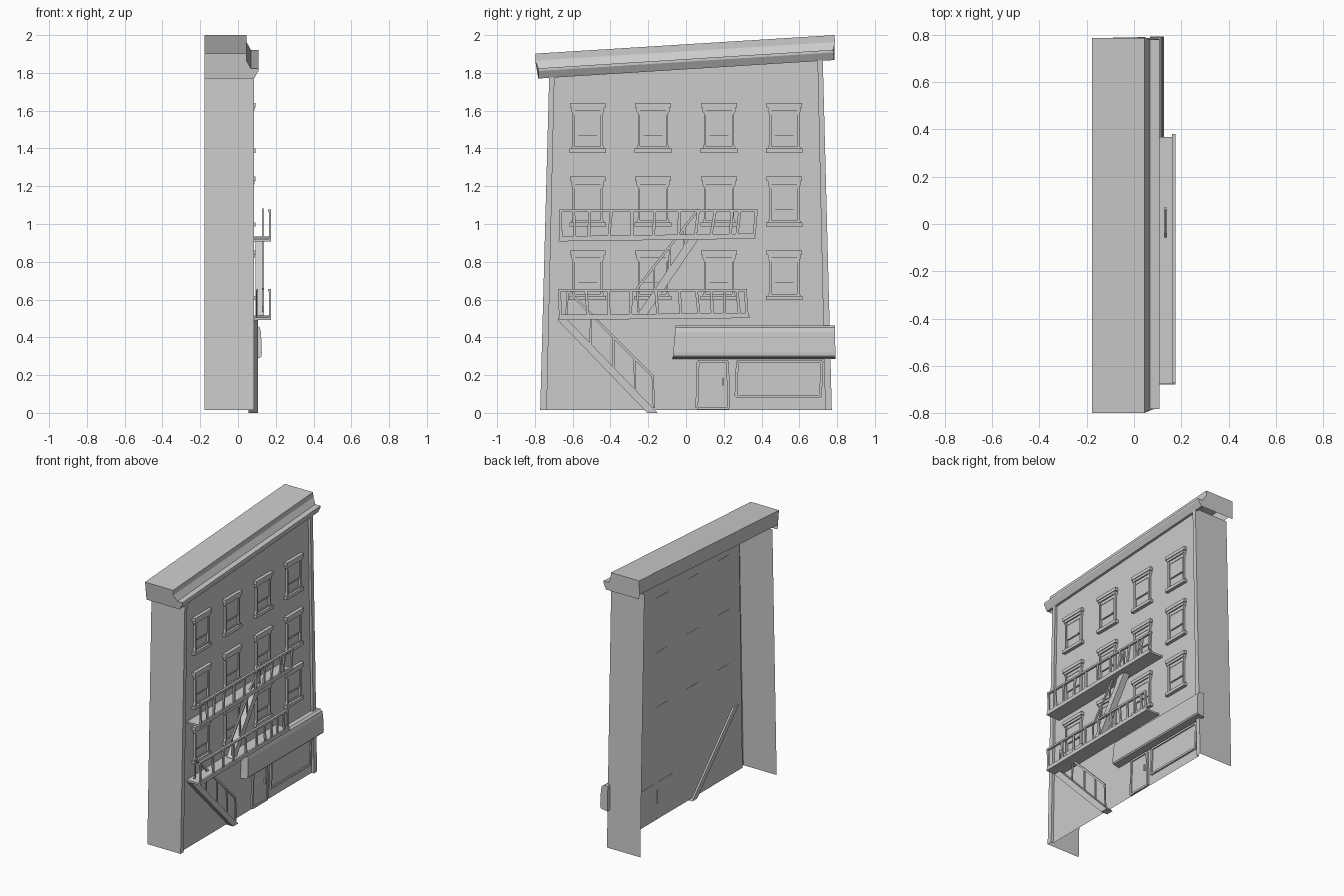
import bpy, bmesh, math

if "Cube" in bpy.data.objects:
    bpy.data.objects.remove(bpy.data.objects["Cube"])

FX = 0.068      # facade plane
PX = 0.086      # pilaster front
BX = -0.178     # open rear edge


def make(name, prisms):
    """One object from a list of (yz outline, x0, x1) prisms."""
    bm = bmesh.new()
    for pts, x0, x1 in prisms:
        a = [bm.verts.new((x0, y, z)) for y, z in pts]
        b = [bm.verts.new((x1, y, z)) for y, z in pts]
        n = len(pts)
        bm.faces.new(a[::-1])
        bm.faces.new(b)
        for i in range(n):
            j = (i + 1) % n
            bm.faces.new((a[i], a[j], b[j], b[i]))
    bmesh.ops.recalc_face_normals(bm, faces=bm.faces)
    return finish(name, bm)


def finish(name, bm):
    me = bpy.data.meshes.new(name)
    bm.to_mesh(me)
    bm.free()
    ob = bpy.data.objects.new(name, me)
    bpy.context.collection.objects.link(ob)
    return ob


def rect(y0, y1, z0, z1):
    return [(y0, z0), (y1, z0), (y1, z1), (y0, z1)]


def bar(p, q, w):
    """Thin strip outline from p to q in the yz plane."""
    dy, dz = q[0] - p[0], q[1] - p[1]
    l = math.hypot(dy, dz)
    ny, nz = -dz / l * w / 2, dy / l * w / 2
    return [(p[0] - ny, p[1] - nz), (q[0] - ny, q[1] - nz),
            (q[0] + ny, q[1] + nz), (p[0] + ny, p[1] + nz)]


def frame(outline, w, x0, x1):
    n = len(outline)
    return [(bar(outline[i], outline[(i + 1) % n], w), x0, x1) for i in range(n)]


def mix(a, b, t):
    return (a[0] + (b[0] - a[0]) * t, a[1] + (b[1] - a[1]) * t)


# Wall shell: plan section lofted from the base to the sloping top, rear left open
plan = [(BX, -1, 0), (PX, -1, 0), (PX, -1, 1), (FX, -1, 1),
        (FX, 1, 1), (PX, 1, 1), (PX, 1, 0), (BX, 1, 0)]
bm = bmesh.new()
low, high = [], []
for x, s, inner in plan:
    low.append(bm.verts.new((x, s * (0.772 - 0.035 * inner), 0.015)))
    y = s * (0.724 - 0.028 * inner)
    high.append(bm.verts.new((x, y, 1.835 + 0.059 * y)))
for i in range(len(plan) - 1):
    bm.faces.new((low[i], low[i + 1], high[i + 1], high[i]))
finish("building_walls", bm)

# Tilted cornice shell: moulding profile lofted between the two ends
prof = [(BX, -0.10), (BX, 0), (0.045, 0), (0.045, -0.037), (0.068, -0.078),
        (0.108, -0.078), (0.108, -0.092), (0.085, -0.132), (FX, -0.132)]
bm = bmesh.new()
ends = []
for y, z, s in ((-0.798, 1.902, 1), (0.785, 2.0, -1)):
    ends.append([bm.verts.new((x, y + (s * 0.016 if d < -0.05 else 0) - 0.062 * d * (s < 0) * 2, z + d))
                 for x, d in prof])
for i in range(len(prof) - 1):
    bm.faces.new((ends[0][i], ends[0][i + 1], ends[1][i + 1], ends[1][i]))
# end caps drop to the wall top
for e in ends:
    c = bm.verts.new((BX, e[-1].co.y, e[-1].co.z))
    bm.faces.new(e + [c])
bmesh.ops.recalc_face_normals(bm, faces=bm.faces)
for v in ends[1]:
    v.co.y = min(v.co.y, 0.79)
finish("cornice", bm)

# Windows: four columns by three rows
for r, z in enumerate((0.605, 0.995, 1.385)):
    for c, y in enumerate((-0.52, -0.175, 0.175, 0.52)):
        parts = [
            (rect(y - 0.095, y + 0.095, z + 0.232, z + 0.256), FX, 0.092),
            (rect(y - 0.087, y + 0.087, z + 0.215, z + 0.232), FX, 0.087),
            (rect(y - 0.097, y + 0.097, z - 0.008, z + 0.014), FX, 0.092)]
        for s in (-1, 1):     # jambs flare at head and foot
            parts.append(([(y + s * a, z + b) for a, b in (
                (0.068, 0.014), (0.088, 0.014), (0.080, 0.035), (0.080, 0.20),
                (0.088, 0.215), (0.068, 0.215))], FX, 0.083))
        parts += [
            (rect(y - 0.068, y + 0.068, z + 0.085, z + 0.215), FX - 0.002, FX + 0.007),
            (rect(y - 0.068, y + 0.068, z + 0.193, z + 0.215), FX, FX + 0.010),
            (rect(y - 0.050, y + 0.050, z + 0.083, z + 0.091), FX, FX + 0.012),
            (rect(y - 0.068, y + 0.068, z + 0.014, z + 0.024), FX, FX + 0.009)]
        make(f"window_{r + 1}_{c + 1}", parts)

# Fire escape platforms with leaning railing bars on the outer edge only
upper_bars = (-0.595, -0.51, -0.395, -0.285, -0.165, -0.035, 0.065, 0.155, 0.245, 0.285)
lower_bars = (-0.53, -0.41, -0.29, -0.16, -0.035, 0.055, 0.135, 0.205, 0.27)
for name, a, b, top_a, top_b, bars in (
        ("upper", (-0.675, 0.908), (0.368, 0.922), (-0.672, 1.070), (0.380, 1.070), upper_bars),
        ("lower", (-0.678, 0.492), (0.336, 0.502), (-0.678, 0.650), (0.322, 0.650), lower_bars)):
    make(f"{name}_platform", [(
        [a, b, (b[0], b[1] + 0.013), (a[0], a[1] + 0.013)], FX, 0.176)])
    foot_a, foot_b = (a[0] + 0.005, a[1] + 0.02), (b[0] - 0.005, b[1] + 0.02)
    rails = [(bar(top_a, top_b, 0.013), 0.160, 0.176),
             (bar(foot_a, foot_b, 0.015), 0.163, 0.176)]
    for i, y in enumerate((top_a[0] + 0.008,) + bars + (top_b[0] - 0.008,)):
        t = (y - top_a[0]) / (top_b[0] - top_a[0])
        foot = mix(foot_a, foot_b, t)
        lean = (0, 0.006, -0.004, -0.010, 0.004)[i % 5]
        rails.append((bar((foot[0] + lean, foot[1]), mix(top_a, top_b, t), 0.015), 0.163, 0.174))
    make(f"{name}_railing", rails)

# Solid stair flights with a handrail and posts along the outside
for name, outline, r0, r1, foot0, foot1, x0, x1 in (
        ("upper", [(-0.262, 0.515), (-0.210, 0.515), (0.068, 0.922), (0.015, 0.922)],
         (-0.262, 0.655), (0.066, 1.078), (-0.255, 0.53), (0.055, 0.93), 0.092, 0.138),
        ("lower", [(-0.205, 0.0), (-0.150, 0.0), (-0.625, 0.492), (-0.680, 0.492)],
         (-0.630, 0.650), (-0.172, 0.190), (-0.640, 0.50), (-0.165, 0.02), 0.056, 0.106)):
    make(f"{name}_stair", [(outline, x0, x1)])
    parts = [(bar(r0, r1, 0.013), x1 - 0.010, x1)]
    for t in (0.01, 0.28, 0.54, 0.78, 0.99):
        parts.append((bar(mix(foot0, foot1, t), mix(r0, r1, t), 0.011), x1 - 0.009, x1 - 0.001))
    make(f"{name}_stair_handrail", parts)

# Awning with rounded front, slightly wider at the bottom
section = [(FX, 0.463), (0.100, 0.463), (0.115, 0.452), (0.122, 0.425),
           (0.126, 0.320), (0.124, 0.300), (0.117, 0.292), (FX, 0.285)]
bm = bmesh.new()
sides = []
for s in (0, 1):
    sides.append([bm.verts.new((x, (0.788 + (0.463 - z) * 0.02) if s else
                                -0.055 - (0.463 - z) * 0.09, z)) for x, z in section])
for i in range(len(section)):
    j = (i + 1) % len(section)
    bm.faces.new((sides[0][i], sides[0][j], sides[1][j], sides[1][i]))
for s in sides:
    bm.faces.new(s)
bmesh.ops.recalc_face_normals(bm, faces=bm.faces)
finish("awning", bm)

# Shop door and display window
make("door", frame([(0.057, 0.025), (0.227, 0.025), (0.220, 0.272), (0.064, 0.272)],
                   0.014, FX - 0.002, 0.080)
     + [([(0.057, 0.025), (0.227, 0.025), (0.220, 0.272), (0.064, 0.272)], FX - 0.002, FX + 0.004)])
make("door_handle", [(rect(0.194, 0.202, 0.145, 0.185), FX, 0.084)])
pane = [(0.264, 0.088), (0.712, 0.088), (0.720, 0.272), (0.272, 0.272)]
make("shop_window", frame(pane, 0.014, FX - 0.002, 0.080) + [(pane, FX - 0.002, FX + 0.003)])
